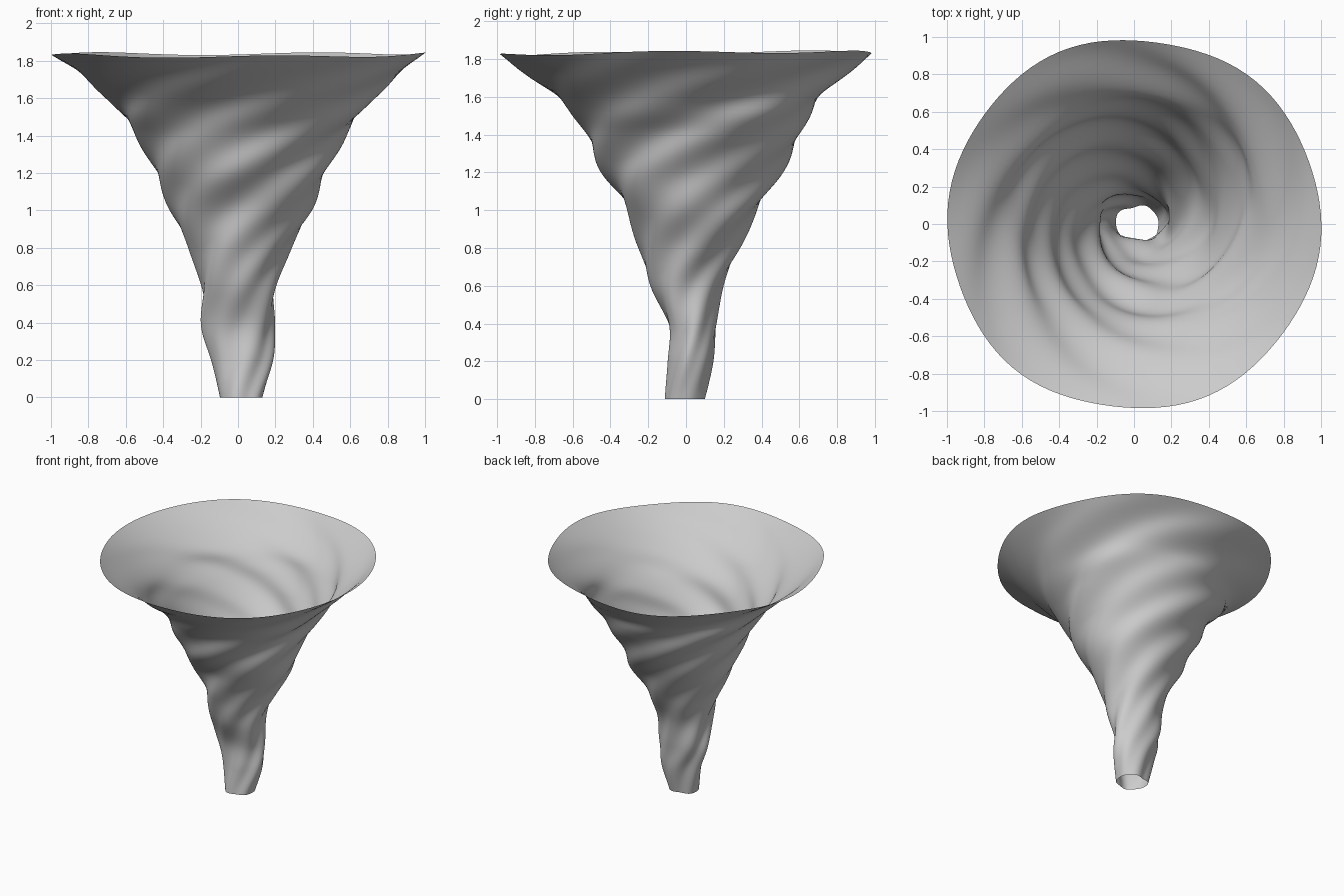
import bpy, bmesh, math

if "Cube" in bpy.data.objects:
    bpy.data.objects.remove(bpy.data.objects["Cube"])

# funnel stations: z, x radius, y radius, centre x, centre y, ripple depth
STATIONS = [
    (0.00, .120, .108, .018, -.004, .012),
    (0.20, .166, .118, .025, .025, .013),
    (0.38, .195, .130, .002, .034, .012),
    (0.60, .206, .196, .002, .004, .011),
    (0.80, .272, .268, .010, .020, .012),
    (1.00, .384, .348, .018, .033, .013),
    (1.20, .458, .474, .012, .030, .015),
    (1.40, .562, .572, .015, .042, .016),
    (1.50, .640, .630, .018, .032, .017),
    (1.60, .714, .702, .018, .012, .017),
    (1.72, .848, .842, .012, .003, .016),
    (1.833, 1.002, .995, .000, .000, .010),
]
RINGS, SEGS = 70, 108


def station(z):
    """Smooth (Catmull-Rom style) interpolation of the stations."""
    n = len(STATIONS)
    i = max(k for k in range(n - 1) if STATIONS[k][0] <= z + 1e-9)
    a, b = STATIONS[i], STATIONS[i + 1]
    p, q = STATIONS[max(i - 1, 0)], STATIONS[min(i + 2, n - 1)]
    h = b[0] - a[0]
    t = (z - a[0]) / h
    out = []
    for k in range(1, 6):
        ma = (b[k] - p[k]) / (b[0] - p[0]) * h
        mb = (q[k] - a[k]) / (q[0] - a[0]) * h
        out.append((2*t**3 - 3*t*t + 1) * a[k] + (t**3 - 2*t*t + t) * ma
                   + (3*t*t - 2*t**3) * b[k] + (t**3 - t*t) * mb)
    return out


def twist(z):
    """Swirl angle, tightening towards the rim."""
    return 2.0 * (z - 1.62) + 0.65 * (z * z - 1.62 ** 2)


# swirling open funnel surface
bm = bmesh.new()
rows = []
top = STATIONS[-1][0]
for i in range(RINGS + 1):
    z = top * i / RINGS
    rx, ry, cx, cy, amp = station(z)
    fine = min(1.0, 0.3 + z)          # fewer creases near the foot
    row = []
    for j in range(SEGS):
        th = math.tau * j / SEGS
        s = th - twist(z)
        wave = (0.8 * fine * math.cos(6 * s) + 0.4 * math.cos(4 * s + 1.0)
                + 0.25 * math.cos(3 * s + 2.2) - 0.4)
        d = amp * wave
        lift = (z / top) ** 8 * (0.008 * math.sin(th)
                                 + 0.004 * math.cos(2 * th)
                                 + 0.007 * math.cos(5 * th + 0.6))
        row.append(bm.verts.new((cx + (rx + d) * math.cos(th),
                                 cy + (ry + d) * math.sin(th), z + lift)))
    rows.append(row)
for lo, hi in zip(rows, rows[1:]):
    for j in range(SEGS):
        k = (j + 1) % SEGS
        bm.faces.new((lo[j], lo[k], hi[k], hi[j])).smooth = True

mesh = bpy.data.meshes.new("whirlwind_funnel")
bm.to_mesh(mesh)
bm.free()
funnel = bpy.data.objects.new("whirlwind_funnel", mesh)
bpy.context.collection.objects.link(funnel)
